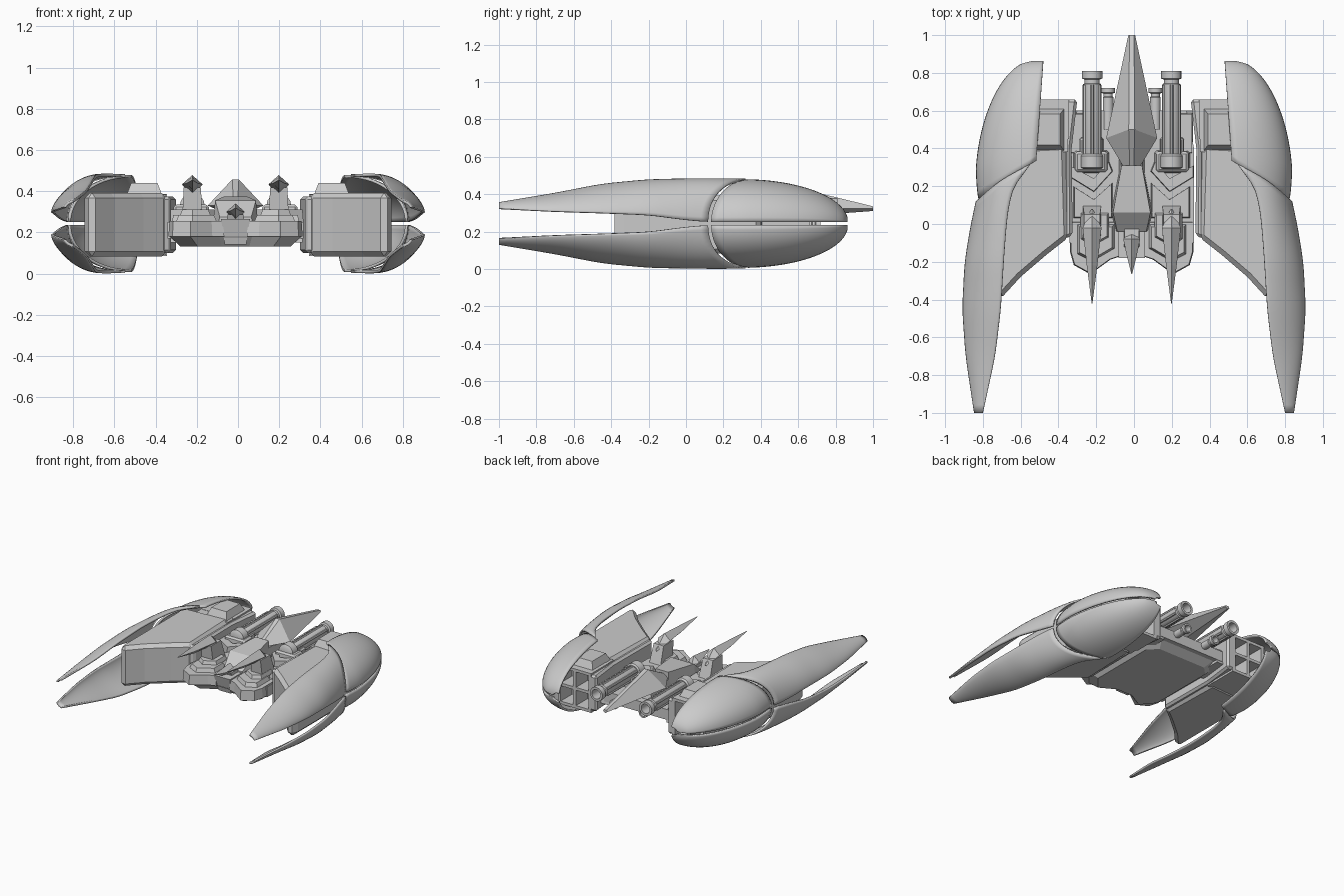
import bpy, bmesh, math
from mathutils import Vector

if "Cube" in bpy.data.objects:
    bpy.data.objects.remove(bpy.data.objects["Cube"])

CX = -0.012   # centre line of the hull
MID = 0.243   # height of the split between upper and lower shells


def loft(name, rings, caps=True, closed=True, bevel=0, smooth=False):
    """Skin a list of equal-length rings of points."""
    bm = bmesh.new()
    vs = [[bm.verts.new(p) for p in r] for r in rings]
    n = len(rings[0])
    for a, b in zip(vs, vs[1:]):
        for i in range(n if closed else n - 1):
            j = (i + 1) % n
            bm.faces.new((a[i], a[j], b[j], b[i]))
    if caps:
        bm.faces.new(vs[0])
        bm.faces.new(vs[-1][::-1])
    bmesh.ops.remove_doubles(bm, verts=bm.verts, dist=1e-5)
    bmesh.ops.recalc_face_normals(bm, faces=bm.faces)
    me = bpy.data.meshes.new(name)
    bm.to_mesh(me)
    bm.free()
    ob = bpy.data.objects.new(name, me)
    bpy.context.collection.objects.link(ob)
    if bevel:
        m = ob.modifiers.new("Bevel", 'BEVEL')
        m.width, m.segments = bevel, 1
    if smooth:
        bpy.context.view_layer.objects.active = ob
        ob.select_set(True)
        bpy.ops.object.shade_smooth_by_angle(angle=math.radians(35))
        ob.select_set(False)
    return ob


def prism(name, poly, z0, z1, t0=1.0, t1=1.0, bevel=0, s=1, dx=0):
    """Plan outline extruded in z; t0/t1 scale the bottom/top outline."""
    c = sum((Vector(p) for p in poly), Vector((0, 0))) / len(poly)
    ring = lambda z, t: [(s * (c.x + (x - c.x) * t) + dx, c.y + (y - c.y) * t, z) for x, y in poly]
    return loft(name, [ring(z0, t0), ring(z1, t1)], bevel=bevel)


def box(name, x0, x1, y0, y1, z0, z1, t1=1.0, bevel=0, s=1, dx=0):
    return prism(name, [(x0, y0), (x1, y0), (x1, y1), (x0, y1)], z0, z1, 1, t1, bevel, s, dx)


def tube(name, x, z, prof, n=16):
    """Turned barrel along y; prof = (y, radius) pairs."""
    a = [2 * math.pi * i / n for i in range(n)]
    return loft(name, [[(x + r * math.cos(t), y, z + r * math.sin(t)) for t in a] for y, r in prof], smooth=True)


def table(keys, y):
    """Smoothed lookup in (y, values...) rows sorted by falling y."""
    if y >= keys[0][0]:
        return keys[0][1:]
    for a, b in zip(keys, keys[1:]):
        if y >= b[0]:
            t = (a[0] - y) / (a[0] - b[0])
            return [p + (q - p) * t for p, q in zip(a[1:], b[1:])]
    return keys[-1][1:]


# tail shell: y, inner x, outer x, top height, edge height, roundness
TAIL = [(.33, .52, .80, .233, .008, 2), (.24, .62, .81, .235, .008, 2), (.12, .66, .83, .235, .008, 2),
        (0, .675, .857, .234, .018, 1.9), (-.2, .69, .89, .23, .045, 1.75), (-.45, .705, .903, .206, .055, 1.6),
        (-.7, .735, .885, .157, .063, 1.6), (-1, .80, .84, .107, .078, 1.6)]


def tail_point(y, th):
    ys = [y + d for d in (-.06, -.03, 0, .03, .06)] if -.94 < y else [y]
    rows = [table(TAIL, v) for v in ys]
    xi, xo, zt, ze, n = [sum(c) / len(c) for c in zip(*rows)]
    c, s = max(math.cos(th), 0), math.sin(th)
    return xi + (xo - xi) * c ** (2 / n), y, ze + (zt - ze) * s ** (2 / n)


def dome_point(y, th):
    s = math.sqrt(max(0, 1 - ((y - .3) / .56) ** 2))
    xi = .52 - .04 * max(0, (y - .3) / .56)
    return xi + (.045 + .26 * s if s < .05 else .045 * min(1, s * 4) + .265 * s) * math.cos(th), y, .008 + .222 * s * math.sin(th)


# Upper and lower shells, both sides
N, M = 14, 28
ths = [math.pi / 2 * i / N for i in range(N + 1)]
for sx in (1, -1):
    for sz in (1, -1):
        place = lambda p: (sx * p[0], p[1], MID + sz * p[2])
        dome, tail = [], []
        for k in range(M + 1):
            u = k / M
            seam = [.135 + .2 * (1 - math.cos(t)) for t in ths]
            dome.append([place(dome_point(a + (.857 - a) * math.sin(u * math.pi / 2), t)) for a, t in zip(seam, ths)])
            tail.append([place(tail_point(a - .018 + (-1 - a + .018) * u, t)) for a, t in zip(seam, ths)])
        for nm, rings in (("front_shell", dome), ("tail_shell", tail)):
            ob = loft(nm, rings, caps=False, closed=False, smooth=True)
            m = ob.modifiers.new("Thickness", 'SOLIDIFY')
            m.thickness, m.offset = .014, 0

for s in (1, -1):
    # Nacelle body with slanted rear
    prism("nacelle_body", [(.345, -.07), (.46, -.16), (.60, -.28), (.71, -.40), (.745, -.36), (.745, .40), (.36, .42)],
          .083, .392, bevel=.025, s=s)
    prism("nacelle_flange", [(.325, -.06), (.37, -.08), (.37, .66), (.30, .66), (.33, .4)], .10, .375, bevel=.015, s=s)
    # Missile rack: open 2 x 2 grid
    box("rack_core", .35, .63, .38, .52, .09, .385, s=s)
    for x in (.345, .475, .605):
        box("rack_upright", x, x + .025, .45, .66, .09, .385, s=s)
    for z in (.085, .225, .365):
        box("rack_shelf", .345, .63, .45, .66, z, z + .022, s=s)
    prism("nacelle_top_hatch", [(.37, .39), (.54, .39), (.54, .61), (.37, .61)], .385, .44, 1, .75, s=s)

    # Rear hull lobe with stepped panels
    lobe = [(.05, -.17), (.11, -.19), (.22, -.27), (.31, -.22), (.33, -.15), (.33, .02), (.05, .02)]
    prism("rear_lobe", lobe, .18, .255, .97, .93, s=s, dx=CX)
    prism("rear_lobe_panel", [(.09, -.13), (.21, -.2), (.29, -.16), (.29, 0), (.09, 0)], .25, .285, 1, .85, s=s, dx=CX)
    prism("rear_lobe_vent", [(.12, -.07), (.21, -.12), (.27, -.08), (.27, .06), (.12, .06)], .28, .31, 1, .85, s=s, dx=CX)
    # Chevron armour in front of the gun mounts
    prism("chevron_plate", [(.10, .28), (.20, .17), (.33, .25), (.33, .31), (.20, .24), (.12, .33)], .25, .31, 1, .96, s=s, dx=CX)
    prism("deck_plate", [(.1, .03), (.31, .03), (.31, .2), (.2, .13), (.1, .22)], .24, .285, 1, .93, s=s, dx=CX)
    # Gun mounts and barrels
    box("gun_mount", .12, .31, .27, .39, .24, .335, .88, .012, s, CX)
    box("gun_saddle", .15, .28, .36, .46, .24, .33, .9, .01, s, CX)
    tube("gun_trunnion", s * .21 + CX, .33, [(.29, .045), (.30, .06), (.36, .06), (.37, .05)])
    tube("main_gun", s * .21 + CX, .325, [(.34, .04), (.36, .048), (.74, .048), (.745, .04), (.765, .04),
                                          (.77, .054), (.81, .054), (.81, .036), (.73, .036)])
    for k in range(6):
        a = k * math.pi / 3 + .5
        tube("gun_rib", s * .21 + CX + .047 * math.cos(a), .325 + .047 * math.sin(a), [(.37, .009), (.735, .009)], 6)
    tube("small_gun", s * .125 + CX, .235, [(.5, .028), (.67, .028), (.675, .024), (.69, .024),
                                            (.695, .036), (.72, .036), (.72, .024), (.66, .024)])
    box("hull_shoulder", .24, .325, .36, .60, .15, .27, .85, s=s, dx=CX)

# Main hull slab and keel
hull = [(.33, -.1), (.33, .4), (.29, .6), (.1, .6), (-.1, .6), (-.29, .6), (-.33, .4), (-.33, -.1), (-.08, -.14), (.08, -.14)]
prism("main_hull", hull, .17, .25, dx=CX)
prism("hull_keel", [(.32, -.12), (.32, .5), (.24, .58), (-.24, .58), (-.32, .5), (-.32, -.12), (-.22, -.24), (-.08, -.16),
                    (.08, -.16), (.22, -.24)], .132, .18, .84, 1, dx=CX)
prism("rear_centre_block", [(-.07, -.18), (.07, -.18), (.07, .1), (-.07, .1)], .14, .265, .75, 1, dx=CX)

# Central cockpit wedge
loft("cockpit_wedge", [[(CX - w, y, .24), (CX + w, y, .24), (CX + w * .9, y, z), (CX - w * .9, y, z)]
                       for y, w, z in ((-.04, .085, .275), (.06, .11, .355), (.31, .06, .375))])
# Nose spike
loft("nose_spike", [[(CX - w, y, zs), (CX - r, y + d, zt), (CX + r, y + d, zt), (CX + w, y, zs), (CX, y, zb)]
                    for y, d, w, r, zs, zt, zb in ((.28, 0, .03, .01, .33, .34, .31), (.455, .045, .135, .016, .33, .457, .27),
                                                   (1, 0, .018, .012, .322, .335, .31))])
box("spike_neck", -.07, .07, .25, .55, .23, .32, .8, dx=CX)


def fin(name, x, k, base, top, tip):
    """Swept thorn: leaning strut with a diamond spear; tip and tail along y."""
    y0, ym, y1 = tip
    loft(name + "_strut", [[(x - w, a, z), (x + w, a, z), (x + w, b, z), (x - w, b, z)]
                           for w, a, b, z in ((.05 * k, ym - .03 * k, ym + .13 * k, base),
                                              (.042 * k, ym - .05 * k, ym + .07 * k, top - .06 * k))])
    ring = lambda y, z, w, h: [(x - w, y, z), (x, y, z + h), (x + w, y, z), (x, y, z - h)]
    loft(name + "_blade", [ring(y1, top - .1 * k, .004, .004), ring(ym, top - .045 * k, .05 * k, .045 * k),
                           ring((ym + y0) / 2, top - .04 * k, .028 * k, .03 * k), ring(y0, top - .025 * k, .002, .002)])


# Swept fins on the rear deck
for s in (1, -1):
    fin("side_fin", s * .21 + CX, 1, .24, .478, (-.42, -.02, .08))
fin("centre_fin", CX, .9, .24, .34, (-.265, -.08, -.04))
